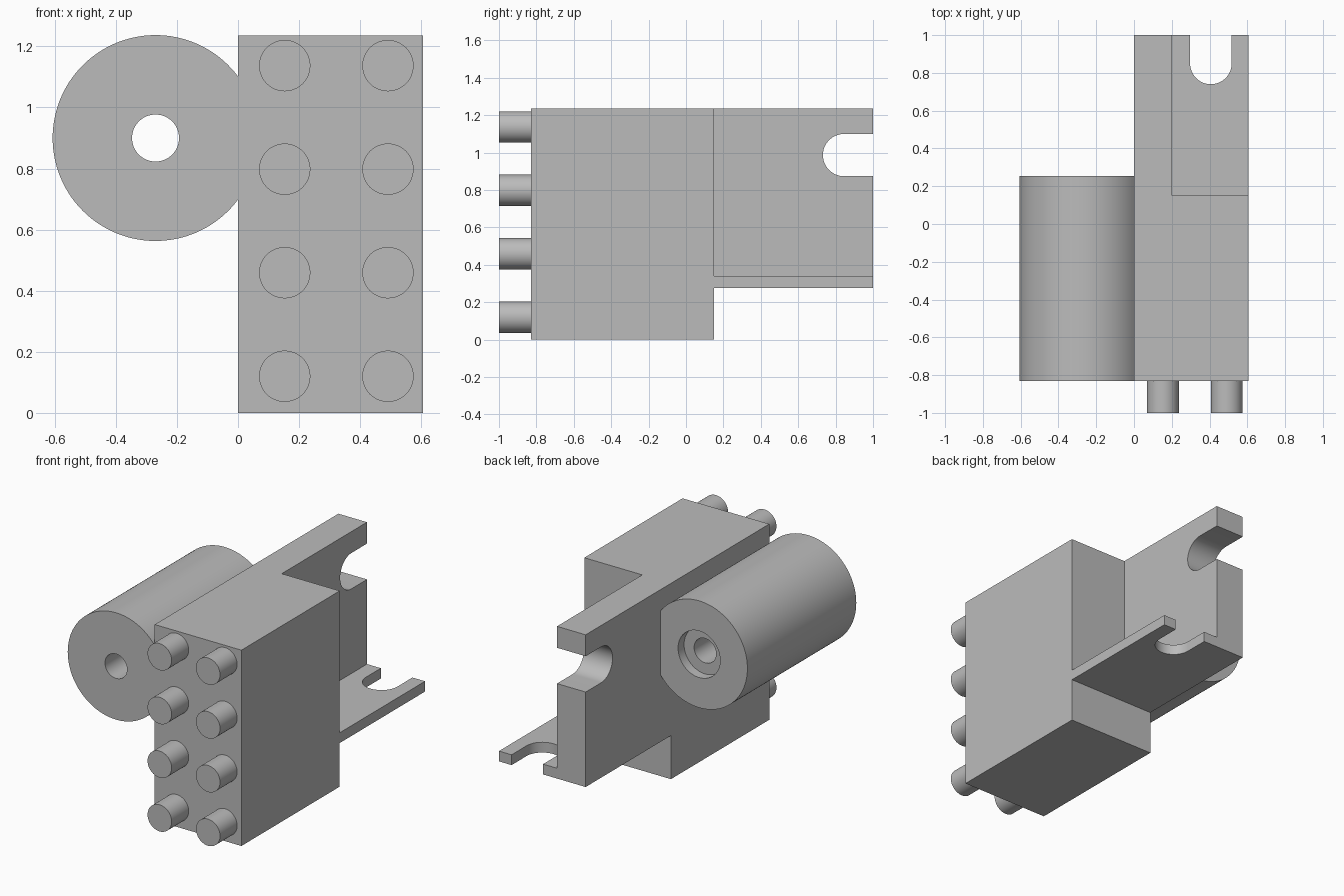
import bpy, bmesh
from math import pi, sin, cos, acos, radians

if "Cube" in bpy.data.objects:
    bpy.data.objects.remove(bpy.data.objects["Cube"])

grey = bpy.data.materials.new("plain grey")
grey.use_nodes = True
COLOUR = (0.5, 0.5, 0.5, 1)
grey.diffuse_color = COLOUR
grey.node_tree.nodes["Principled BSDF"].inputs["Base Color"].default_value = COLOUR


def prism(name, profile, axis, lo, hi):
    """Extrude a 2D profile along an axis; the profile uses the other two axes in order."""
    def point(p, t):
        co = list(p)
        co.insert("xyz".index(axis), t)
        return co
    bm = bmesh.new()
    face = bm.faces.new([bm.verts.new(point(p, lo)) for p in profile])
    top = bmesh.ops.extrude_face_region(bm, geom=[face])["geom"]
    offset = point((0, 0), hi - lo)
    bmesh.ops.translate(bm, vec=offset, verts=[v for v in top if isinstance(v, bmesh.types.BMVert)])
    bmesh.ops.recalc_face_normals(bm, faces=bm.faces)
    mesh = bpy.data.meshes.new(name)
    bm.to_mesh(mesh)
    bm.free()
    mesh.materials.append(grey)
    ob = bpy.data.objects.new(name, mesh)
    bpy.context.collection.objects.link(ob)
    return ob


def rect(a0, a1, b0, b1):
    return [(a0, b0), (a1, b0), (a1, b1), (a0, b1)]


def arc(ca, cb, r, start=0, end=2 * pi, n=64):
    closed = end - start > 2 * pi - 0.001
    return [(ca + r * cos(start + (end - start) * i / n), cb + r * sin(start + (end - start) * i / n))
            for i in range(n if closed else n + 1)]


def select(ob):
    bpy.ops.object.select_all(action="DESELECT")
    ob.select_set(True)
    bpy.context.view_layer.objects.active = ob


def cut(ob, cutters):
    select(ob)
    for c in cutters:
        mod = ob.modifiers.new("cut", "BOOLEAN")
        mod.operation, mod.solver, mod.object = "DIFFERENCE", "EXACT", c
        bpy.ops.object.modifier_apply(modifier=mod.name)
        bpy.data.objects.remove(c)


def smooth(ob):
    select(ob)
    bpy.ops.object.shade_smooth_by_angle(angle=radians(30))


W, H, FRONT, BACK = 0.605, 1.235, -0.83, 1.0
STEP = 0.15

# Body: solid block cut back to a side plate and a floor plate, each with an open slot
body = prism("body", rect(0, W, FRONT, BACK), "z", 0, H)
side_slot = arc(0.845, 0.987, 0.113, pi / 2, 3 * pi / 2, 32) + [(1.2, 0.874), (1.2, 1.1)]
floor_slot = arc(0.407, 0.85, 0.11, pi, 2 * pi, 32) + [(0.517, 1.2), (0.297, 1.2)]
cut(body, [
    prism("corner_cutter", rect(0.2, 1, STEP, 1.2), "z", 0.34, 1.5),
    prism("underside_cutter", rect(-0.2, 1, STEP, 1.2), "z", -0.2, 0.275),
    prism("side_slot_cutter", side_slot, "x", -0.1, 0.25),
    prism("floor_slot_cutter", floor_slot, "z", 0.2, 0.4),
])
smooth(body)

# Barrel: cylinder trimmed flat against the body, with a bore and a rear counterbore
CX, CZ, R = -0.27, 0.9, 0.337
trim = acos(-CX / R)
barrel = prism("barrel", arc(CX, CZ, R, trim, 2 * pi - trim, 96), "y", FRONT, 0.255)
cut(barrel, [
    prism("bore_cutter", arc(CX, CZ, 0.077), "y", -1, 0.5),
    prism("counterbore_cutter", arc(CX, CZ, 0.147), "y", 0.195, 0.5),
])
smooth(barrel)

# Pegs: two columns of four on the front face
for col, x in enumerate((0.153, 0.491)):
    for row in range(4):
        peg = prism(f"peg_{col + 1}_{row + 1}", arc(x, 0.12 + 0.339 * row, 0.084, n=48), "y", -1, FRONT + 0.01)
        smooth(peg)
